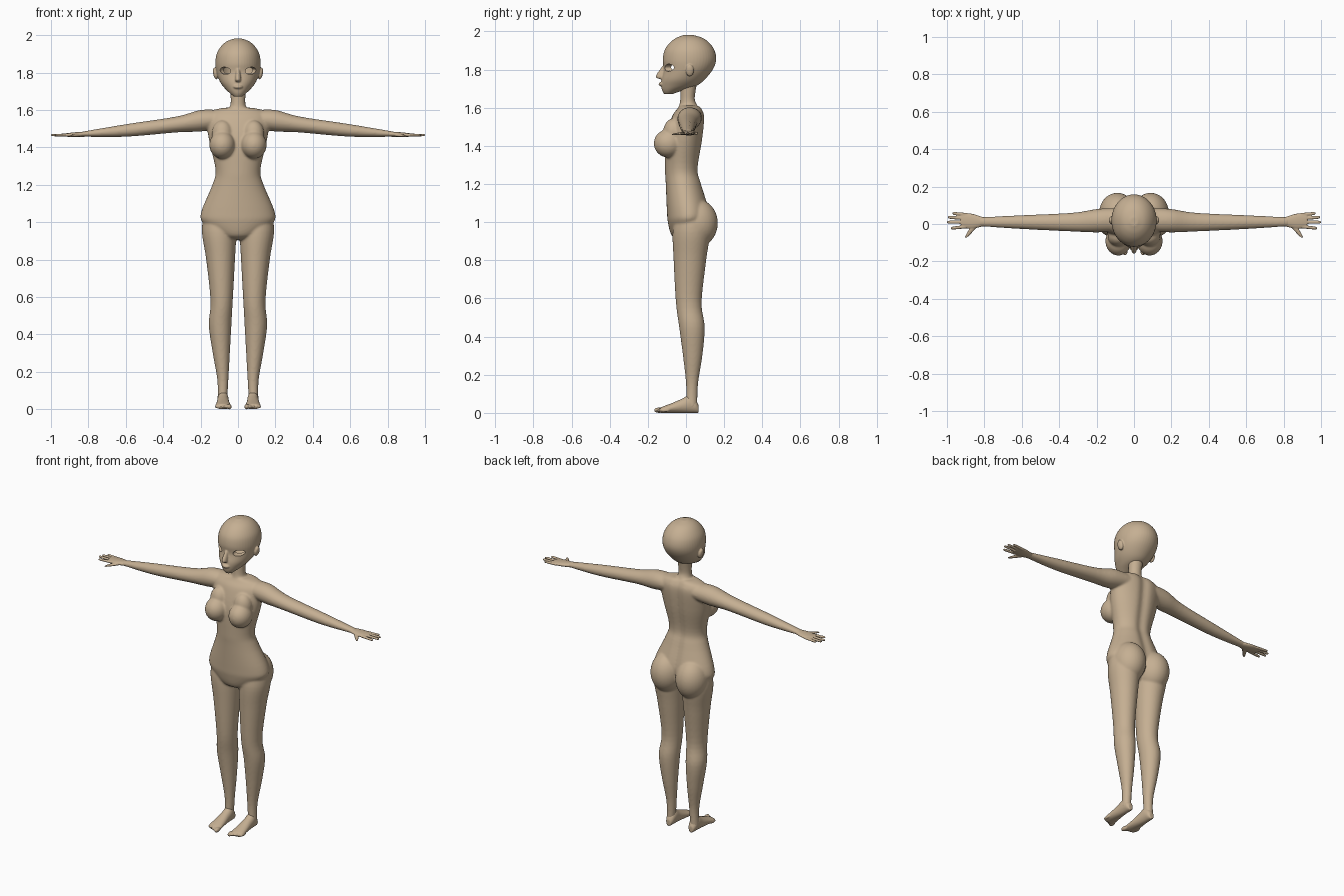
import bpy, bmesh, math
from mathutils import Matrix

if "Cube" in bpy.data.objects:
    bpy.data.objects.remove(bpy.data.objects["Cube"], do_unlink=True)

TAN = (0.56, 0.43, 0.29, 1)
skin = bpy.data.materials.new("warm tan")
skin.use_nodes = True
skin.diffuse_color = TAN
skin.node_tree.nodes["Principled BSDF"].inputs["Base Color"].default_value = TAN


def blend(before, start, end, after, t):
    """Smooth curve from start to end that respects the neighbouring values."""
    slope_in, slope_out = (end - before) / 2, (after - start) / 2
    ease = t * t * (3 - 2 * t)
    return (start + (end - start) * ease
            + slope_in * t * (1 - t) ** 2 - slope_out * t * t * (1 - t))


def spline(keys, steps=5):
    """Smoothly fill in rows between key rows."""
    padded = [keys[0], *keys, keys[-1]]
    rows = []
    for window in zip(padded, padded[1:], padded[2:], padded[3:]):
        for step in range(steps):
            rows.append([blend(*values, step / steps) for values in zip(*window)])
    return rows + [keys[-1]]


def loft(bm, axis, keys, sides=32, groove=0.0):
    """Skin ellipses along an axis; key = position, then extents on the other two axes."""
    u_axis, v_axis = [a for a in range(3) if a != axis]
    rings = []
    for position, u_min, u_max, v_min, v_max in spline(keys):
        ring = []
        for k in range(sides):
            angle = math.tau * k / sides
            co = [position] * 3
            co[u_axis] = (u_min + u_max + (u_max - u_min) * math.cos(angle)) / 2
            co[v_axis] = (v_min + v_max + (v_max - v_min) * math.sin(angle)) / 2
            if co[v_axis] > 0:
                co[v_axis] -= groove * math.exp(-(co[u_axis] / 0.03) ** 2)
            ring.append(bm.verts.new(co))
        rings.append(ring)
    for lower, upper in zip(rings, rings[1:]):
        for k in range(sides):
            bm.faces.new((lower[k - 1], lower[k], upper[k], upper[k - 1]))
    bm.faces.new(rings[0])
    bm.faces.new(rings[-1])


def column(bm, keys, **options):
    """Upright loft centred on x = 0; key = height, half width, front, back."""
    loft(bm, 2, [(z, -half, half, front, back) for z, half, front, back in keys], **options)


def blob(bm, centre, radii, tilt=0.0):
    place = Matrix.Translation(centre) @ Matrix.Rotation(tilt, 4, 'Y')
    bmesh.ops.create_uvsphere(bm, u_segments=32, v_segments=20, radius=1,
                              matrix=place @ Matrix.Diagonal((*radii, 1)))


def mirror(bm):
    """Copy everything built so far to the other side."""
    copied = bmesh.ops.duplicate(bm, geom=bm.verts[:] + bm.edges[:] + bm.faces[:])["geom"]
    verts = [item for item in copied if isinstance(item, bmesh.types.BMVert)]
    bmesh.ops.scale(bm, vec=(-1, 1, 1), verts=verts)


def make(name, bm):
    bmesh.ops.recalc_face_normals(bm, faces=bm.faces[:])
    mesh = bpy.data.meshes.new(name)
    bm.to_mesh(mesh)
    bm.free()
    mesh.materials.append(skin)
    obj = bpy.data.objects.new(name, mesh)
    bpy.context.collection.objects.link(obj)
    return obj


def fuse(obj, voxel, passes, cutters=()):
    """Melt overlapping parts into one surface, then carve openings."""
    remesh = obj.modifiers.new("fuse", 'REMESH')
    remesh.mode = 'VOXEL'
    remesh.voxel_size = voxel
    soften = obj.modifiers.new("soften", 'SMOOTH')
    soften.iterations = passes
    for cutter in cutters:
        carve = obj.modifiers.new("carve", 'BOOLEAN')
        carve.operation, carve.solver, carve.object = 'DIFFERENCE', 'EXACT', cutter
    bpy.ops.object.select_all(action='DESELECT')
    bpy.context.view_layer.objects.active = obj
    obj.select_set(True)
    for modifier in list(obj.modifiers):
        bpy.ops.object.modifier_apply(modifier=modifier.name)
    bpy.ops.object.shade_smooth_by_angle(angle=math.radians(50))
    for cutter in cutters:
        bpy.data.objects.remove(cutter, do_unlink=True)


# Legs: the inner edge leans steadily in towards the hips
body = bmesh.new()
leg = [(.03, .11, 0, .06), (.15, .11, 0, .063), (.3, .135, -.016, .086),
       (.45, .156, -.036, .098), (.58, .147, -.053, .082), (.8, .17, -.065, .106),
       (.95, .193, -.07, .125), (1.06, .18, -.05, .1)]
loft(body, 2, [(z, .06 - .055 * z, outer, front, back) for z, outer, front, back in leg])

# Arms
loft(body, 0, [(.1, -.04, .085, 1.5, 1.6), (.2, -.045, .08, 1.485, 1.6),
               (.33, -.04, .06, 1.48, 1.565), (.6, -.027, .047, 1.457, 1.524),
               (.83, -.012, .036, 1.457, 1.485)])

# Chest and seat
blob(body, (.084, -.092, 1.413), (.069, .077, .074))
blob(body, (.083, -.065, 1.47), (.058, .055, .075))
blob(body, (.089, .058, .995), (.098, .109, .125))
mirror(body)

# Trunk and neck
column(body, [(.905, .05, -.03, .05), (.93, .11, -.075, .08), (1, .19, -.095, .115),
              (1.06, .195, -.1, .125), (1.2, .137, -.106, .085), (1.28, .12, -.11, .068),
              (1.43, .153, -.108, .09), (1.55, .168, -.075, .1), (1.595, .14, -.045, .086),
              (1.612, .075, -.034, .07)], sides=64, groove=.014)
column(body, [(1.57, .06, -.05, .075), (1.61, .046, -.036, .06),
              (1.65, .039, -.03, .046), (1.74, .045, -.03, .06)])
fuse(make("body", body), .006, 8)

# Head with ears, nose and lips
bm = bmesh.new()
blob(bm, (.121, -.02 + .04, 1.795), (.012, .021, .032), tilt=.2)
mirror(bm)
column(bm, [(1.672, .022, -.115, -.07), (1.69, .044, -.125, -.02), (1.715, .07, -.13, .055),
            (1.75, .096, -.128, .1), (1.8, .115, -.117, .14), (1.85, .121, -.122, .158),
            (1.9, .114, -.113, .15), (1.94, .091, -.086, .123), (1.967, .06, -.05, .085),
            (1.982, .02, -.01, .035)], sides=48)
column(bm, [(1.75, .012, -.135, -.1), (1.764, .016, -.159, -.1), (1.82, .009, -.123, -.1)])
blob(bm, (0, -.124, 1.724), (.026, .02, .012))
head = make("head", bm)

# Hollow skull and almond eye openings
openings = [("skull_hollow", (0, .02, 1.835), (.095, .11, .1), 0)]
for side, sign in (("left", 1), ("right", -1)):
    openings.append((side + "_eye_opening", (sign * .067, -.085, 1.81), (.032, .05, .019), sign * -.12))
cutters = []
for name, centre, radii, tilt in openings:
    bm = bmesh.new()
    blob(bm, centre, radii, tilt)
    cutter = make(name, bm)
    cutter.hide_render = True
    cutters.append(cutter)
fuse(head, .004, 4, cutters)

# Hands: palm, four fanned fingers, thumb
hands = bmesh.new()
loft(hands, 0, [(.8, -.01, .034, 1.458, 1.486), (.87, -.026, .056, 1.455, 1.481),
                (.925, -.015, .053, 1.458, 1.475)])
for root, spread, tip in ((-.013, -.01, .978), (.01, 0, 1), (.03, .006, .994), (.049, .008, .97)):
    finger = []
    for along, radius in ((0, .01), (.5, .009), (.9, .008), (1, .004)):
        y, z = root + spread * along, 1.466
        finger.append((.89 + (tip - .89) * along, y - radius, y + radius,
                       z - radius * .8, z + radius * .8))
    loft(hands, 0, finger, sides=16)
thumb = []
for along, radius in ((0, .02), (.4, .016), (.8, .011), (1, .006)):
    x, z = .845 + .054 * along, 1.467 - .007 * along
    thumb.append((-.073 * along, x - radius, x + radius, z - radius / 2, z + radius / 2))
loft(hands, 1, thumb, sides=16)
mirror(hands)
fuse(make("hands", hands), .003, 3)

# Feet: flat sole with sloping instep, five toes
feet = bmesh.new()
instep = [(.066, .015, .04), (.05, .025, .07), (.02, .03, .095), (-.02, .032, .075),
          (-.07, .037, .053), (-.115, .041, .036), (-.135, .036, .028)]
loft(feet, 1, [(y, .08 - half, .08 + half, 0, top) for y, half, top in instep])
for toe in range(5):
    size = .013 if toe == 0 else .01 - .0006 * toe
    blob(feet, (.047 + .017 * toe, -.142 + .008 * toe, .014), (size, .026, size * 1.1))
mirror(feet)
fuse(make("feet", feet), .004, 3)
